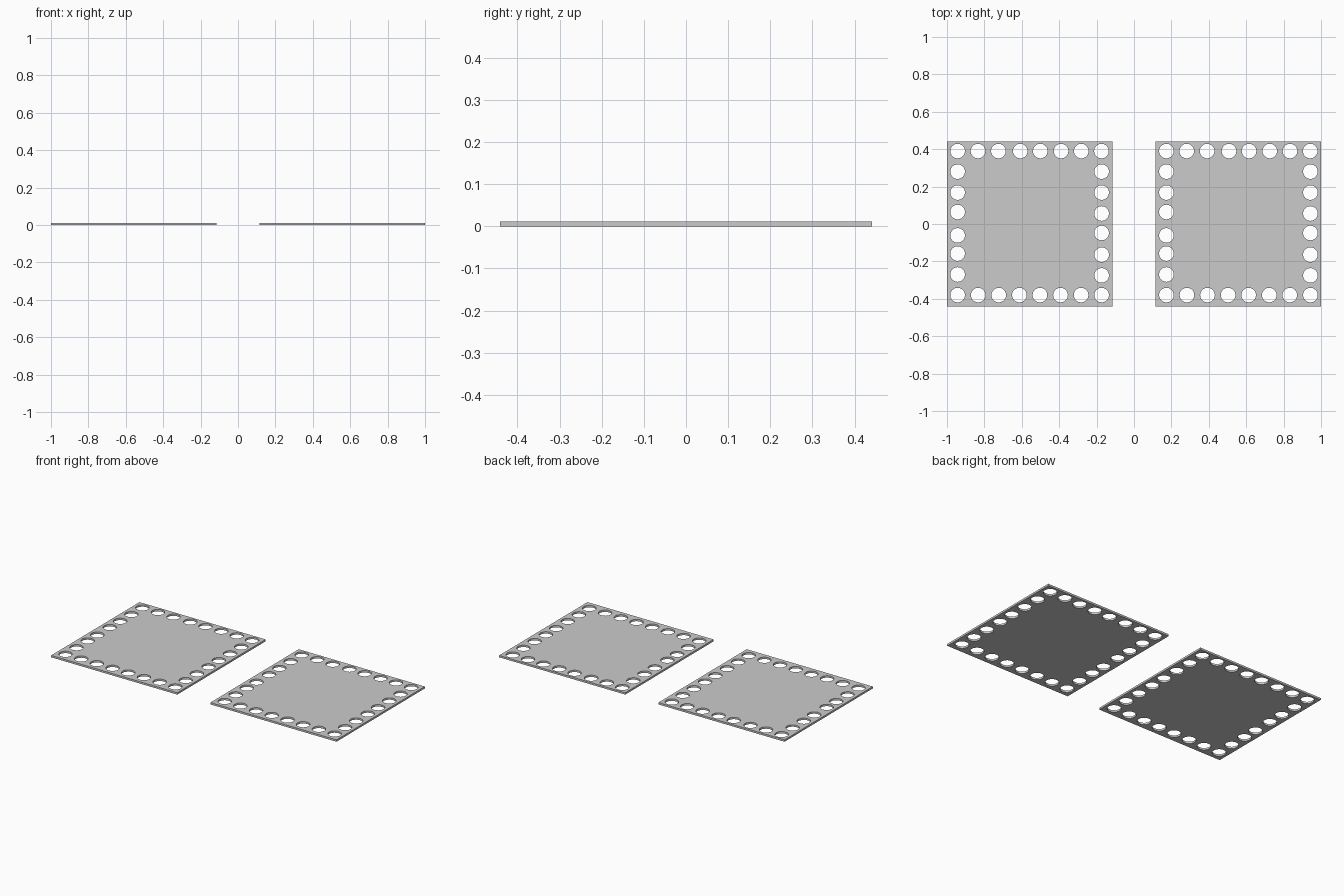
import bpy
import bmesh
import math

if "Cube" in bpy.data.objects:
    bpy.data.objects.remove(bpy.data.objects["Cube"])

HALF = 0.442       # half side of a square plate
CENTRE = 0.558     # plate centre distance from x = 0
THICK = 0.012
RADIUS = 0.039
SEGMENTS = 32
EDGE = 0.385       # hole column distance from plate centre

# Hole spacing along each side, relative to the plate centre
top_xs = [-0.385, -0.276, -0.167, -0.050, 0.057, 0.168, 0.276, 0.384]
bottom_xs = [-EDGE + i * 2 * EDGE / 7 for i in range(8)]
left_ys = [0.28, 0.168, 0.064, -0.061, -0.158, -0.27]
right_ys = [0.28, 0.168, 0.056, -0.048, -0.164, -0.275]

holes = [(x, 0.39) for x in top_xs] + [(x, -0.38) for x in bottom_xs]
holes += [(-EDGE, y) for y in left_ys] + [(EDGE, y) for y in right_ys]


def add_loop(curve, points):
    spline = curve.splines.new('POLY')
    spline.points.add(len(points) - 1)
    for p, (x, y) in zip(spline.points, points):
        p.co = (x, y, 0, 1)
    spline.use_cyclic_u = True


def make_plate(name, x):
    # Filled flat outline with round holes, extruded to a thin plate
    curve = bpy.data.curves.new(name, 'CURVE')
    curve.dimensions = '2D'
    curve.fill_mode = 'BOTH'
    curve.extrude = THICK / 2
    add_loop(curve, [(-HALF, -HALF), (HALF, -HALF), (HALF, HALF), (-HALF, HALF)])
    for cx, cy in holes:
        add_loop(curve, [(cx + RADIUS * math.cos(a), cy + RADIUS * math.sin(a))
                         for a in (2 * math.pi * i / SEGMENTS for i in range(SEGMENTS))])
    plate = bpy.data.objects.new(name, curve)
    bpy.context.collection.objects.link(plate)
    plate.location = (x, 0, THICK / 2)
    bpy.ops.object.select_all(action='DESELECT')
    plate.select_set(True)
    bpy.context.view_layer.objects.active = plate
    bpy.ops.object.convert(target='MESH')
    plate = bpy.context.object

    # Weld caps to walls and face everything outward
    bm = bmesh.new()
    bm.from_mesh(plate.data)
    bmesh.ops.remove_doubles(bm, verts=bm.verts, dist=1e-5)
    bmesh.ops.recalc_face_normals(bm, faces=bm.faces)
    bm.to_mesh(plate.data)
    bm.free()
    bpy.ops.object.shade_smooth_by_angle(angle=math.radians(30))


make_plate("left_perforated_plate", -CENTRE)
make_plate("right_perforated_plate", CENTRE)
